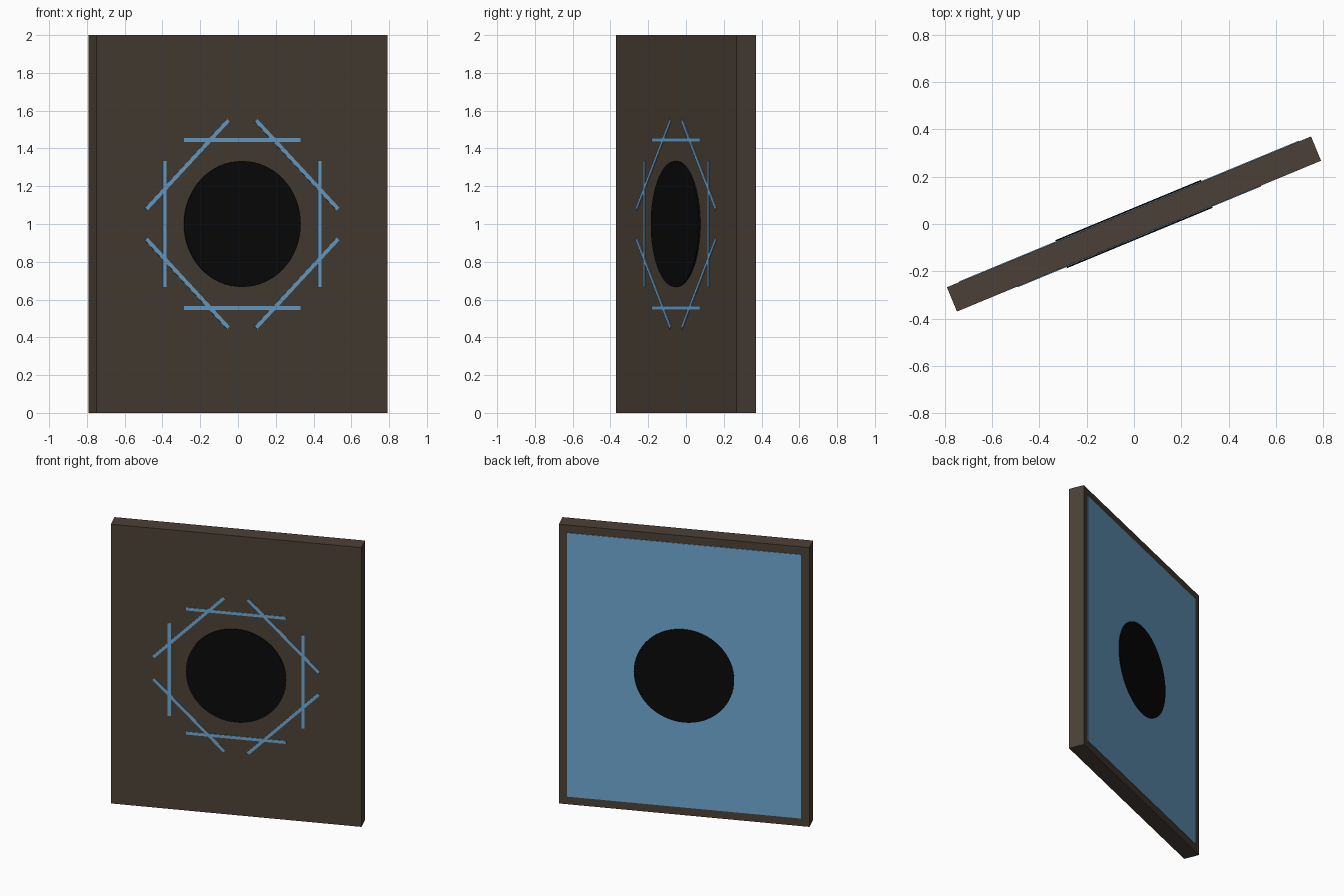
import bpy
import math
from mathutils import Matrix

if "Cube" in bpy.data.objects:
    bpy.data.objects.remove(bpy.data.objects["Cube"])

TURN = Matrix.Translation((0, 0, 1)) @ Matrix.Rotation(math.radians(22.5), 4, 'Z')


def material(name, rgb):
    m = bpy.data.materials.new(name)
    m.diffuse_color = (*rgb, 1)
    m.use_nodes = True
    m.node_tree.nodes["Principled BSDF"].inputs["Base Color"].default_value = m.diffuse_color
    return m


BROWN = material("dark_brown", (0.069, 0.052, 0.038))
BLUE = material("light_blue", (0.159, 0.392, 0.64))
BLACK = material("black", (0.003, 0.003, 0.003))


def finish(obj, name, mat, local):
    obj.name = name
    obj.data.materials.append(mat)
    obj.matrix_world = TURN @ local
    return obj


def box(name, size, mat, local=Matrix()):
    bpy.ops.mesh.primitive_cube_add(size=1)
    obj = bpy.context.object
    obj.data.transform(Matrix.Diagonal((*size, 1)))
    return finish(obj, name, mat, local)


# upright slab
box("slab", (1.6667, 0.1111, 2.0), BROWN)

# blue panel on the back
box("back_panel", (1.5556, 0.006, 1.8889), BLUE, Matrix.Translation((0, 0.0558, 0)))

# black disc showing on both faces
bpy.ops.mesh.primitive_cylinder_add(vertices=64, radius=0.3333, depth=0.128)
disc = finish(bpy.context.object, "disc", BLACK, Matrix.Rotation(math.pi / 2, 4, 'X'))
bpy.ops.object.shade_smooth_by_angle(angle=math.radians(30))

# ring of eight crossing bars on the front
for i in range(8):
    local = (Matrix.Rotation(i * math.pi / 4, 4, 'Y')
             @ Matrix.Translation((0, -0.0558, 0.4444)))
    box(f"ring_bar_{i + 1}", (0.6667, 0.006, 0.021), BLUE, local)
